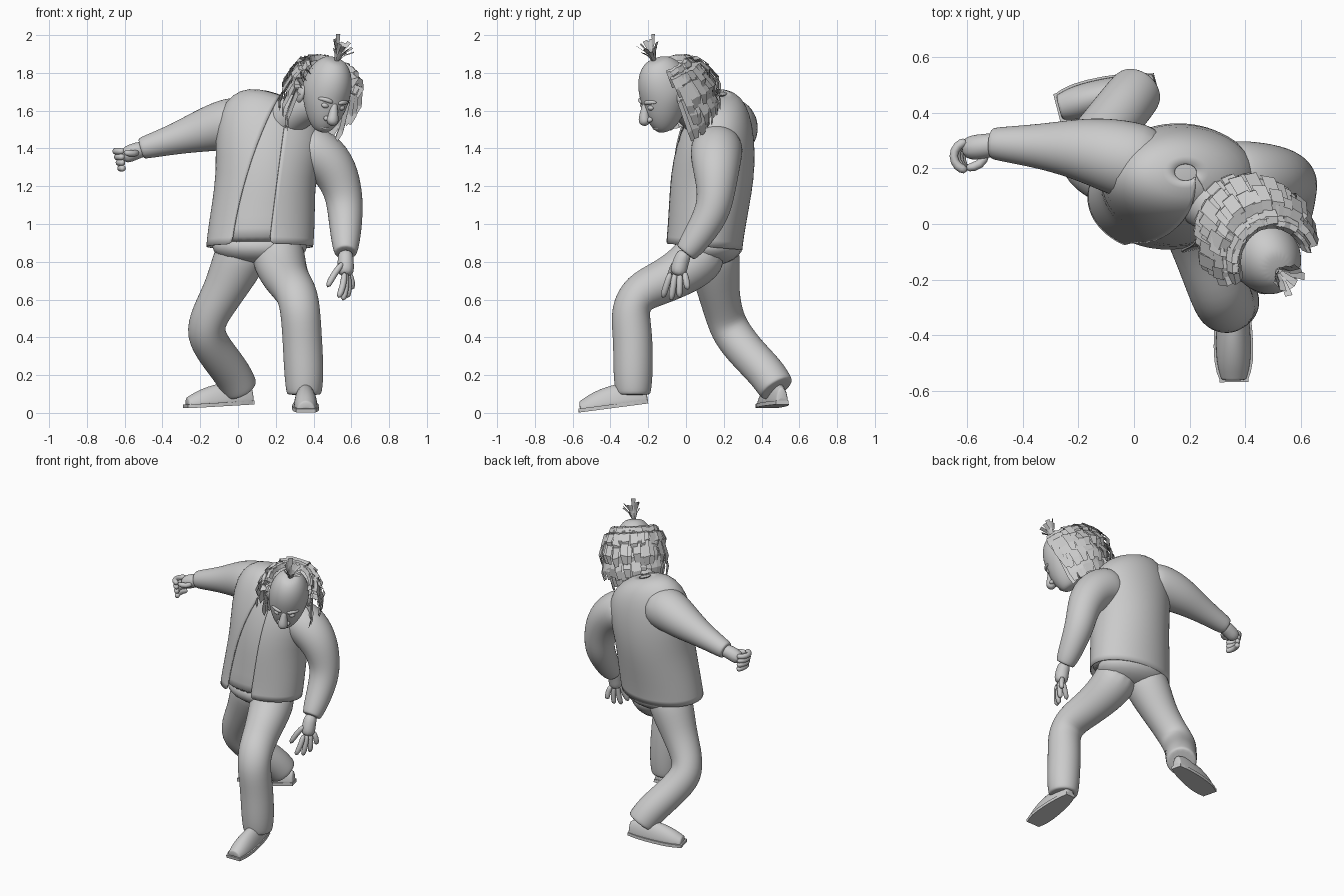
import bpy, bmesh, math, random
from mathutils import Vector, Matrix

random.seed(4)
if "Cube" in bpy.data.objects:
    bpy.data.objects.remove(bpy.data.objects["Cube"], do_unlink=True)

grey = bpy.data.materials.new("plain grey")
grey.use_nodes = True
grey.diffuse_color = (.6, .6, .6, 1)
grey.node_tree.nodes["Principled BSDF"].inputs["Base Color"].default_value = grey.diffuse_color


def finish(name, bm, matrix=None, smooth=True, levels=0, thickness=0, recalculate=True):
    if recalculate:
        bmesh.ops.recalc_face_normals(bm, faces=bm.faces)
    if matrix:
        bm.transform(matrix)
    for face in bm.faces:
        face.smooth = smooth
    mesh = bpy.data.meshes.new(name)
    bm.to_mesh(mesh)
    bm.free()
    mesh.materials.append(grey)
    part = bpy.data.objects.new(name, mesh)
    bpy.context.collection.objects.link(part)
    if levels:
        subdivision = part.modifiers.new("smooth", "SUBSURF")
        subdivision.levels = subdivision.render_levels = levels
    if thickness:
        cloth = part.modifiers.new("cloth", "SOLIDIFY")
        cloth.thickness, cloth.offset = thickness, 0


def circle(sides):
    """Cosine and sine pairs around a full turn."""
    return [(math.cos(math.tau * k / sides), math.sin(math.tau * k / sides)) for k in range(sides)]


def loft(name, rings, closed=True, **options):
    """Skin a list of point rings; closed rings also get end caps."""
    bm = bmesh.new()
    rows = [[bm.verts.new(point) for point in ring] for ring in rings]
    count = len(rows[0])
    for low, high in zip(rows, rows[1:]):
        for i in range(count if closed else count - 1):
            j = (i + 1) % count
            bm.faces.new((low[i], low[j], high[j], high[i]))
    if closed:
        bm.faces.new(rows[0])
        bm.faces.new(rows[-1])
    finish(name, bm, **options)


def tube(name, stations, sides=10, levels=2, cuff=False, **options):
    """Round limb through (x, y, z, radius) stations, with an optional crisp cuff."""
    centres = [Vector(station[:3]) for station in stations]
    radii = [station[3] for station in stations]
    if cuff:
        centres.append(centres[-1] + (centres[-1] - centres[-2]).normalized() * .005)
        radii.append(radii[-1] * .9)
    grow = 3 / (2 + math.cos(math.tau / sides))
    rings, side = [], None
    for i, (centre, radius) in enumerate(zip(centres, radii)):
        along = (centres[min(i + 1, len(centres) - 1)] - centres[max(i - 1, 0)]).normalized()
        side = side or along.orthogonal()
        side = (side - along * side.dot(along)).normalized()
        other = along.cross(side)
        rings.append([centre + (side * c + other * s) * radius * grow for c, s in circle(sides)])
    loft(name, rings, levels=levels, **options)


def ball(name, location, radii, matrix=None):
    bm = bmesh.new()
    bmesh.ops.create_uvsphere(bm, u_segments=20, v_segments=12, radius=1,
                              matrix=Matrix.Translation(location) @ Matrix.Diagonal((*radii, 1)))
    finish(name, bm, matrix)


# Torso stations: height, half width, half depth; the spine leans back and the shoulders roll
BODY = [(.88, .28, .2), (.95, .28, .2), (1.1, .27, .21), (1.25, .26, .22), (1.4, .28, .21),
        (1.54, .27, .18), (1.63, .21, .14), (1.68, .13, .09), (1.69, .04, .03)]


def torso_ring(station, first, last, count, scale=1):
    height, width, depth = station
    rise = (height - .88) / .8
    ring = []
    for k in range(count):
        angle = first + (last - first) * k / (count - 1)
        dx, dy = width * scale * math.cos(angle), depth * scale * math.sin(angle)
        roll = min(.3, .45 * max(0, rise - .35))
        ring.append((.115 + .07 * rise + dx, .095 + .09 * rise + dy, height - roll * dx - .08 * dy))
    return ring


def seam_angle(station, x):
    rise = (station[0] - .88) / .8
    return math.acos(min(.9, (x - .115 - .07 * rise) / station[1]))


jacket = []
for station in BODY:
    rise = (station[0] - .88) / .8
    first = -seam_angle(station, .165 + .1 * rise)
    last = math.tau - seam_angle(station, .25 * rise ** 1.5 - .03)
    jacket.append(torso_ring(station, first, last, 36))
loft("jacket", jacket, closed=False, levels=1, thickness=.008)
loft("shirt", [torso_ring(station, 0, math.tau, 33, .98)[:-1] for station in BODY], levels=1)

# Trousers
ball("trouser_seat", (.115, .12, .88), (.25, .18, .1))
tube("trouser_leg_right", [(.06, .13, .92, .14), (0, .15, .8, .14), (-.07, .17, .65, .11),
     (-.15, .2, .52, .1), (-.18, .24, .42, .105), (-.11, .33, .31, .1), (-.03, .43, .21, .1),
     (.01, .48, .13, .097)], sides=14, cuff=True)
tube("trouser_leg_left", [(.2, .12, .9, .14), (.22, .05, .79, .14), (.26, -.1, .7, .115),
     (.31, -.25, .64, .11), (.33, -.3, .55, .105), (.34, -.28, .4, .104), (.35, -.28, .2, .105),
     (.35, -.28, .1, .093)], sides=14, cuff=True)


# Shoes: rounded plan that widens towards the toe, arched upper and flat sole
def shoe(name, heel, toe):
    heel, toe = Vector(heel), Vector(toe)
    along = (toe - heel).normalized()
    across = Vector((0, 0, 1)).cross(along).normalized()
    matrix = Matrix((along, across, along.cross(across))).transposed().to_4x4()
    matrix.translation = heel
    upper, sole = [], []
    for k in range(11):
        t = (1 - math.cos(math.pi * k / 10)) / 2
        x = t * (toe - heel).length
        rounding = max(.4, math.sin(math.pi * k / 10)) ** .5
        width = (.05 + .025 * t) * rounding
        height = (.12 - .05 * t * t) * rounding
        upper.append([(x, width * c, .015 + height * max(0, s)) for c, s in circle(16)])
        sole.append([(x * 1.02, side * width * 1.1, z) for side, z in ((-1, 0), (1, 0), (1, .02), (-1, .02))])
    loft(name + "_upper", upper, matrix=matrix, levels=1)
    loft(name + "_sole", sole, matrix=matrix, smooth=False)


shoe("right_shoe", (.08, .51, .045), (-.27, .42, .025))
shoe("left_shoe", (.355, -.2, .05), (.36, -.56, .003))

# Sleeves
tube("sleeve_right", [(.1, .2, 1.52, .13), (-.02, .23, 1.54, .145), (-.17, .27, 1.5, .118),
     (-.33, .28, 1.45, .08), (-.51, .29, 1.4, .058)], sides=14, cuff=True)
tube("sleeve_left", [(.29, .17, 1.42, .13), (.41, .16, 1.39, .14), (.51, .16, 1.3, .125),
     (.56, .16, 1.17, .1), (.57, .14, 1.05, .093), (.57, .04, .9, .075), (.57, 0, .85, .06)],
     sides=14, cuff=True)


# Hands: a fist on the raised arm, spread fingers on the hanging one
def finger(name, points):
    tube(name, [(*point, .017) for point in points], sides=8, levels=1)


tube("palm_right", [(-.48, .29, 1.4, .04), (-.54, .28, 1.39, .045), (-.62, .27, 1.35, .045)])
for i in range(4):
    finger(f"finger_right_{i}", [(math.cos(turn) * (.055 - .01 * i) - .6, .245 + .055 * math.sin(turn), 1.385 - .03 * i)
                                 for turn in (math.pi * k / 4 for k in range(2, 7))])
finger("thumb_right", [(-.53, .26, 1.38), (-.55, .21, 1.37), (-.61, .2, 1.38)])

tube("palm_left", [(.57, 0, .86, .04), (.57, -.03, .8, .042), (.57, -.045, .72, .047)])
for i in range(4):
    knuckle = Vector((.565 + .006 * i, .024 * i - .08, .75))
    tip = Vector((.53 + .024 * i, .045 * i - .125, .59 + .015 * (i - 1) ** 2))
    finger(f"finger_left_{i}", [knuckle, knuckle.lerp(tip, .55) + Vector((.012, 0, 0)), tip])
finger("thumb_left", [(.56, -.06, .8), (.51, -.08, .74), (.47, -.1, .66)])

# Head frame: tilted forward and to its left
up = Vector((.27, -.3, .9)).normalized()
face = Vector((.35, -.85, -.4))
left = up.cross(face).normalized()
HEAD = Matrix((left, up.cross(left), up)).transposed().to_4x4()
HEAD.translation = (.47, -.115, 1.69)

# Neck, and a skull that tapers forward into the jaw
tube("neck", [(.17, .16, 1.5, .12), (.27, .08, 1.57, .105), (.36, .01, 1.62, .09), (.46, -.07, 1.66, .08)])
skull = []
for k in range(1, 12):
    level = math.cos(math.pi * k / 12)
    girth = math.sin(math.pi * k / 12) ** .85
    jaw = max(0, -level)
    skull.append([(.13 * girth * (1 - .25 * jaw) * c, .015 - .07 * jaw + .15 * girth * (1 - .25 * jaw) * s, .2 * level)
                  for c, s in circle(20)])
loft("head", skull, matrix=HEAD, levels=2)

# Face
tube("nose", [(0, -.12, 0, .014), (0, -.13, -.03, .02), (0, -.15, -.07, .028),
     (0, -.16, -.09, .034), (0, -.14, -.115, .02)], matrix=HEAD)
for sign, side in ((1, "left"), (-1, "right")):
    ball("eye_" + side, (sign * .046, -.115, -.025), (.022, .017, .015), HEAD)
    ball("nostril_" + side, (sign * .026, -.135, -.09), (.016, .018, .014), HEAD)
    ball("ear_" + side, (sign * .128, .04, -.035), (.018, .034, .05), HEAD)
    tube("brow_" + side, [(sign * .014, -.13, 0, .01), (sign * .05, -.126, .012, .013),
         (sign * .09, -.09, 0, .008)], sides=8, matrix=HEAD)
for name, height in (("upper_lip", -.136), ("lower_lip", -.152)):
    tube(name, [(-.04, -.1, height, .006), (0, -.12, height, .011), (.04, -.1, height, .006)],
         sides=8, matrix=HEAD)


# Hair: flat strips fanning out into a bulb around the back of the skull
def strip(bm, path, across, widths):
    pairs = [(bm.verts.new(p - across * w), bm.verts.new(p + across * w)) for p, w in zip(path, widths)]
    for a, b in zip(pairs, pairs[1:]):
        bm.faces.new((a[0], a[1], b[1], b[0]))


hair = bmesh.new()
for row in range(5):
    tilt = math.radians(60 - 30 * row)
    back = .305 * math.cos(tilt) ** .5
    root_height, tip_height = .04 + .1 * math.sin(tilt), .17 * math.sin(tilt) - .04
    for k in range(24):
        angle = math.radians(6 + 7.3 * k + random.uniform(-3, 3))
        c, s = math.cos(angle), math.sin(angle)
        reach = back * random.uniform(.92, 1.04)
        root = Vector((.115 * c, .015 + .135 * s, root_height))
        tip = Vector((.74 * reach * c, reach * s, tip_height + random.uniform(-.015, .015)))
        bend = root.lerp(tip, .75)
        bend.z = root_height + .015
        path = [root, root.lerp(bend, .5) + Vector((0, 0, .015)), bend, tip,
                tip - Vector((.012 * c, .02 * s, .055))]
        strip(hair, path, Vector((-s, c, random.uniform(-.3, .3))), (.014, .019, .024, .024, .015))
finish("back_hair", hair, HEAD, smooth=False, recalculate=False)

# Crown tuft: a ring of short strips around one tall strip
tuft = bmesh.new()
for k, (c, s) in enumerate(circle(14)):
    out = Vector((c, s, 0))
    lean, tall = random.uniform(.025, .07), random.uniform(.07, .115)
    if k == 4:
        lean, tall = .04, .137
    root = Vector((0, .005, .185)) + out * .008
    middle, tip = out * lean * .4 + Vector((0, 0, tall * .6)), out * lean + Vector((0, 0, tall))
    strip(tuft, [root, root + middle, root + tip], Vector((-s, c, 0)), (.006, .01, .014))
finish("crown_tuft", tuft, HEAD, smooth=False, recalculate=False)
